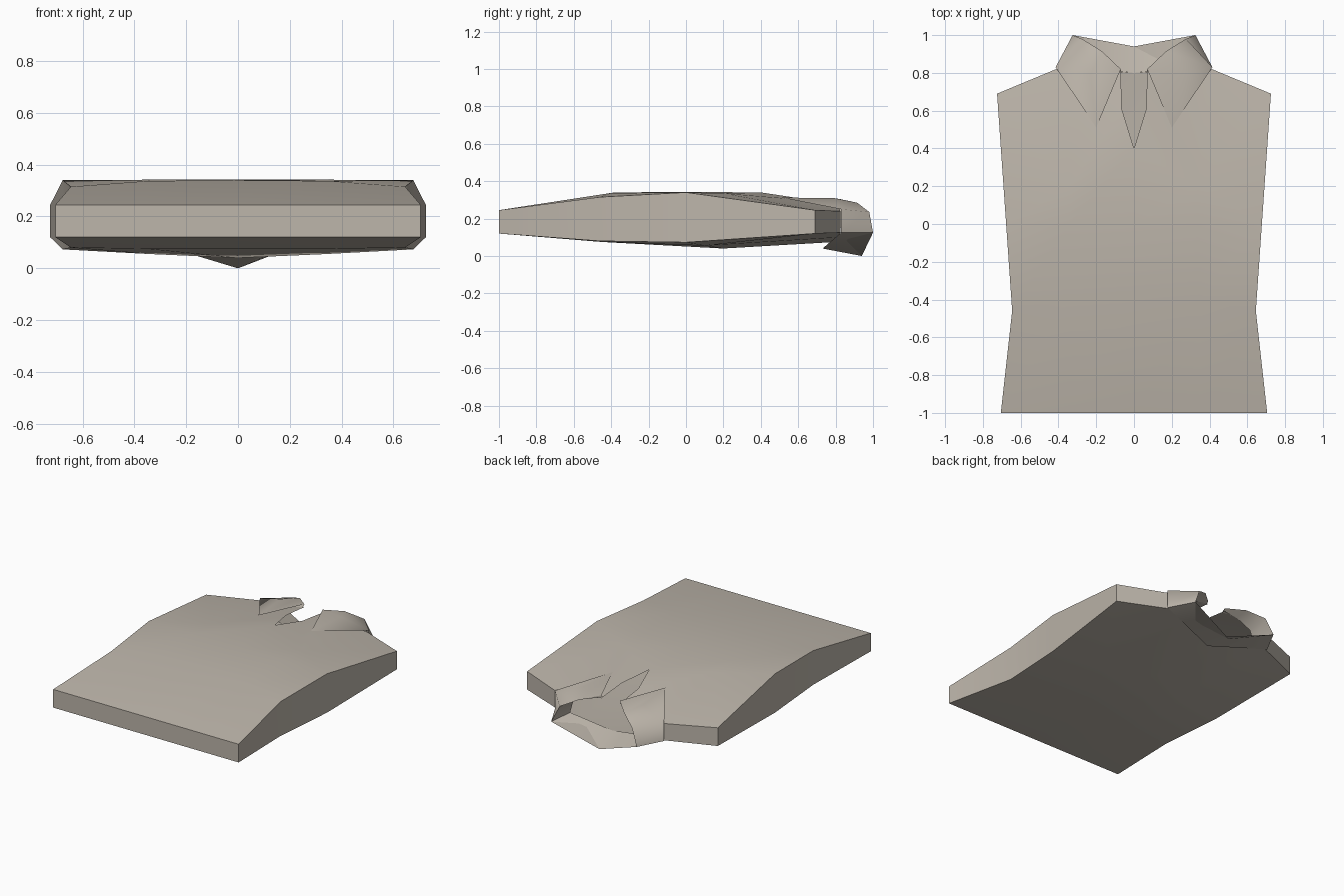
import bpy, bmesh, math

if "Cube" in bpy.data.objects:
    bpy.data.objects.remove(bpy.data.objects["Cube"])

fabric = bpy.data.materials.new("warm_grey_fabric")
fabric.diffuse_color = (0.51, 0.465, 0.405, 1)
fabric.use_nodes = True
fabric.node_tree.nodes["Principled BSDF"].inputs["Base Color"].default_value = fabric.diffuse_color


def half_mesh(name, pts, faces, angle):
    """Build the +x half from a few points, mirror it in bmesh and weld the seam."""
    bm = bmesh.new()
    for s in (1, -1):
        vs = {k: bm.verts.new((s * p[0], p[1], p[2])) for k, p in pts.items()}
        for f in faces:
            keys = f.split()
            bm.faces.new([vs[k] for k in (keys if s == 1 else keys[::-1])])
    bmesh.ops.remove_doubles(bm, verts=bm.verts, dist=0.0005)
    bmesh.ops.recalc_face_normals(bm, faces=bm.faces)
    me = bpy.data.meshes.new(name)
    bm.to_mesh(me)
    bm.free()
    me.materials.append(fabric)
    ob = bpy.data.objects.new(name, me)
    bpy.context.collection.objects.link(ob)
    bpy.context.view_layer.objects.active = ob
    ob.select_set(True)
    bpy.ops.object.shade_smooth_by_angle(angle=math.radians(angle))
    ob.select_set(False)
    return ob


# vest body: t = front panel (up), b = back panel (down); a..d rows, 0 centre to 2 rim
body = {
    "ta0": (0, -1, .245), "ta1": (.35, -1, .245), "ta2": (.705, -1, .245),
    "tb0": (0, -.38, .34), "tb1": (.35, -.40, .337), "tb2": (.645, -.46, .315),
    "tc0": (0, 0, .342), "tc1": (.34, 0, .342), "tc2": (.677, 0, .34),
    "tv": (0, .40, .34), "tm": (.34, .20, .335),
    "tn0": (.065, .61, .308), "tn1": (.07, .82, .285), "tn2": (.25, .82, .255),
    "tk": (.40, .825, .24), "ts": (.725, .69, .245),
    "ba0": (0, -1, .12), "ba1": (.35, -1, .12), "ba2": (.705, -1, .12),
    "bb0": (0, -.45, .075), "bb1": (.35, -.45, .075), "bb2": (.645, -.46, .08),
    "bc0": (0, .20, .04), "bc1": (.34, .10, .055), "bc2": (.677, 0, .073),
    "bn0": (0, .80, .075), "bn2": (.25, .82, .10),
    "bk": (.40, .825, .125), "bs": (.725, .69, .12),
}
panels = []
for p in "tb":
    for r, q in ("ab", "bc"):
        for i in (0, 1):
            panels.append(f"{p}{r}{i} {p}{r}{i+1} {p}{q}{i+1} {p}{q}{i}")
panels += [
    "tc0 tc1 tm tv", "tc1 tc2 tm",                       # chest up to the crest
    "tv tm tn0", "tm tn2 tn1 tn0", "tm tk tn2", "tm ts tk", "tm tc2 ts",
    "bc0 bc1 bn2 bn0", "bc1 bk bn2", "bc1 bs bk", "bc1 bc2 bs",
]
# hem, side and shoulder walls
for loop in (["a0", "a1", "a2", "b2", "c2", "s", "k"],):
    for m, n in zip(loop, loop[1:]):
        panels.append(f"t{m} t{n} b{n} b{m}")
half_mesh("vest_body", body, panels, 50)

# folded collar: e = outer edge, f = fold line, from centre back to front tip
fold = {
    "f0": (0, .94, 0), "f1": (.325, 1.0, .125), "f2": (.275, .98, .235),
    "f3": (.17, .915, .285), "f4": (.07, .82, .305),
}
collar = dict(fold)
collar.update({
    "e0": (0, .73, .04), "e1": (.415, .83, .125), "e2": (.415, .83, .25),
    "m": (.23, .79, .31), "tip": (.2, .51, .312),
})
half_mesh("collar", collar, [
    "e0 f0 f1 e1", "e1 f1 f2 e2", "e2 f2 f3 m", "m f3 f4 tip", "e2 m tip",
], 60)

# inner neck band, from the fold line down to the neck opening
band = dict(fold)
band.update({
    "n0": (0, .80, .075), "n1": (.30, .83, .13), "n2": (.28, .82, .22),
    "n3": (.17, .82, .27), "n4": (.07, .80, .285),
})
half_mesh("neck_band", band,
          [f"f{i} f{i+1} n{i+1} n{i}" for i in range(4)], 60)
